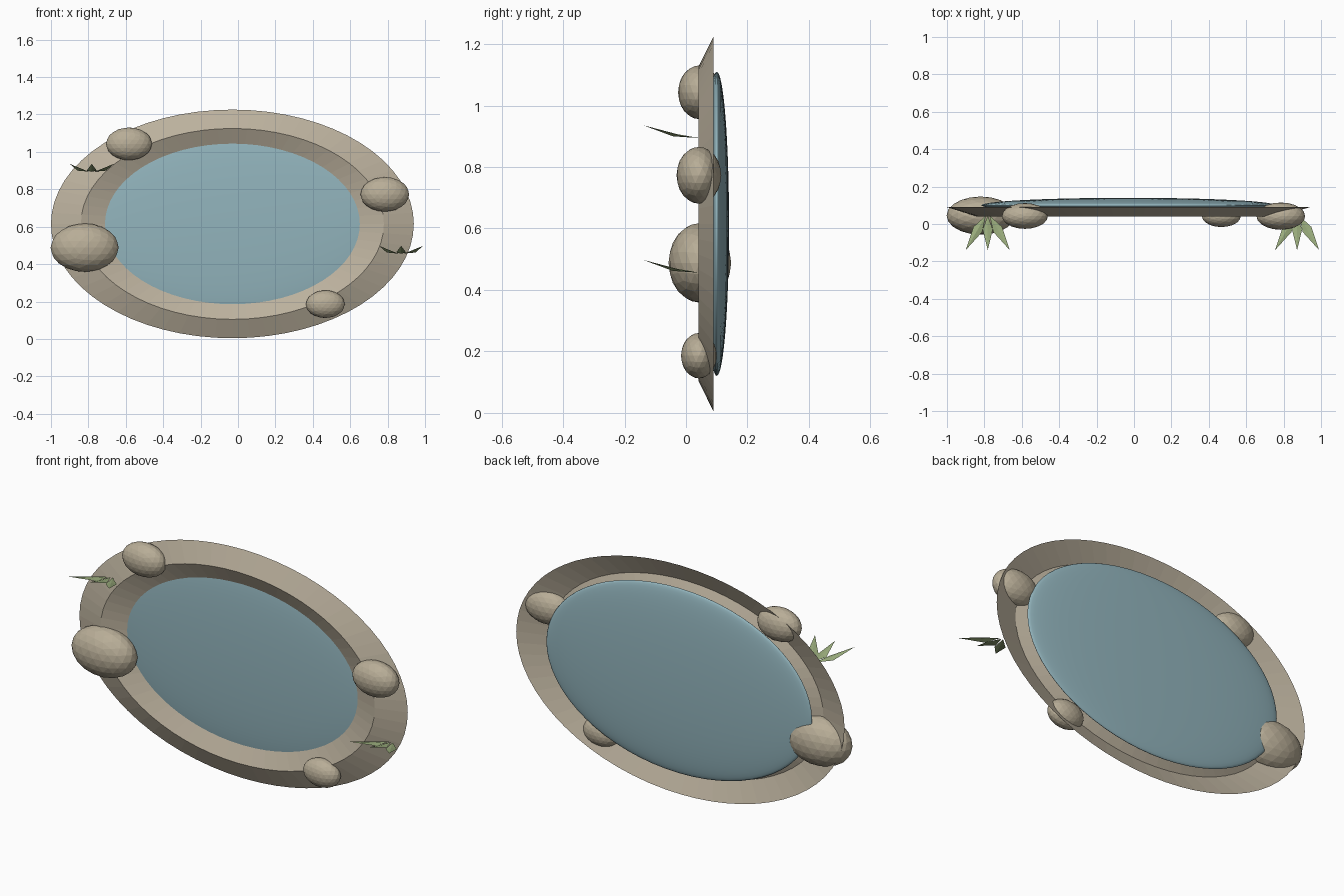
import bpy, bmesh, math
from mathutils import Matrix, Vector

cube = bpy.data.objects.get("Cube")
if cube:
    bpy.data.objects.remove(cube)

CX, CZ, ASPECT = -0.03, 0.615, 0.63   # pond centre and height/width ratio


def material(name, rgb):
    m = bpy.data.materials.new(name)
    m.use_nodes = True
    m.diffuse_color = (*rgb, 1)
    bsdf = next(n for n in m.node_tree.nodes if n.type == 'BSDF_PRINCIPLED')
    bsdf.inputs["Base Color"].default_value = (*rgb, 1)
    return m


sand = material("sand", (0.50, 0.44, 0.34))
stone = material("stone", (0.48, 0.42, 0.31))
water_blue = material("water blue", (0.29, 0.46, 0.51))
leaf_green = material("leaf green", (0.32, 0.41, 0.20))


def finish(name, bm, mat, smooth=False):
    mesh = bpy.data.meshes.new(name)
    bm.to_mesh(mesh)
    bm.free()
    mesh.materials.append(mat)
    for p in mesh.polygons:
        p.use_smooth = smooth
    ob = bpy.data.objects.new(name, mesh)
    bpy.context.scene.collection.objects.link(ob)
    return ob


# Bank: an open ridge swept round an ellipse, from (radius, depth) pairs
bm = bmesh.new()
SEGMENTS = 64
rings = []
for radius, depth in [(0.97, 0.09), (0.81, 0.04), (0.65, 0.09)]:
    ring = []
    for i in range(SEGMENTS):
        a = math.tau * i / SEGMENTS
        ring.append(bm.verts.new((CX + radius * math.cos(a), depth,
                                  CZ + radius * ASPECT * math.sin(a))))
    rings.append(ring)
for r, s in zip(rings, rings[1:]):
    for i in range(SEGMENTS):
        j = (i + 1) % SEGMENTS
        bm.faces.new((r[i], r[j], s[j], s[i]))
finish("bank", bm, sand)

# Water: a flattened smooth ellipsoid
bm = bmesh.new()
place = (Matrix.Translation((CX, 0.10, CZ))
         @ Matrix.Diagonal((0.785, 0.04, 0.785 * ASPECT, 1))
         @ Matrix.Rotation(math.pi / 2, 4, 'X'))
bmesh.ops.create_uvsphere(bm, u_segments=64, v_segments=32, radius=1, matrix=place)
finish("water", bm, water_blue, smooth=True)

# Rocks: faceted, squashed balls sitting on the bank
rocks = {
    "large_rock": ((-0.82, 0.045, 0.488), 0.182),
    "upper_rock": ((-0.583, 0.043, 1.043), 0.123),
    "side_rock": ((0.785, 0.042, 0.773), 0.130),
    "small_rock": ((0.467, 0.042, 0.186), 0.104),
}
for name, (centre, r) in rocks.items():
    bm = bmesh.new()
    place = Matrix.Translation(centre) @ Matrix.Diagonal((r, r * 0.56, r * 0.71, 1))
    bmesh.ops.create_icosphere(bm, subdivisions=3, radius=1, matrix=place)
    finish(name, bm, stone)


# Grass: three folded leaves fanning out from the bank
def grass_tuft(name, x, z):
    bm = bmesh.new()
    for side in (-1, 0, 1):
        base = Vector((x + side * 0.01, 0.045, z))
        tip = Vector((x + side * 0.118, -0.14, z + 0.042))
        ridge = base.lerp(tip, 0.4) - Vector((0, 0, 0.004))
        across = (tip - base).cross(Vector((0, 0, 1))).normalized() * 0.027
        drop = Vector((0, 0, 0.007))
        b, t, m = (bm.verts.new(p) for p in (base, tip, ridge))
        l = bm.verts.new(ridge - across - drop)
        r = bm.verts.new(ridge + across - drop)
        for tri in ((b, m, l), (m, t, l), (b, r, m), (m, r, t)):
            bm.faces.new(tri)
    bmesh.ops.recalc_face_normals(bm, faces=bm.faces)
    for f in bm.faces:
        if f.normal.z < 0:
            f.normal_flip()
    finish(name, bm, leaf_green)


grass_tuft("upper_grass", -0.782, 0.894)
grass_tuft("lower_grass", 0.872, 0.456)
